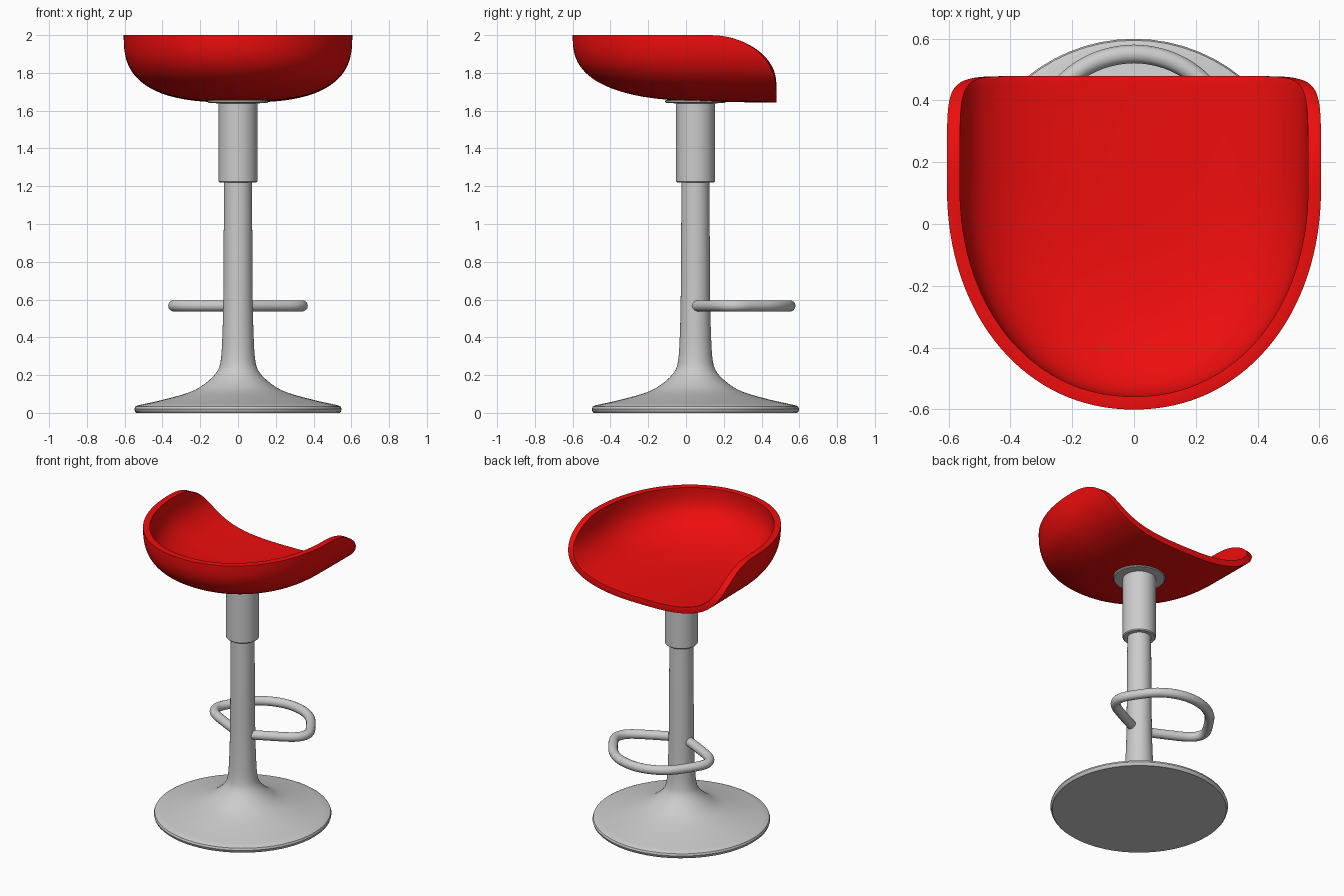
import bpy, bmesh
from math import sin, cos, pi
from mathutils import Vector

if "Cube" in bpy.data.objects:
    bpy.data.objects.remove(bpy.data.objects["Cube"])

CY = 0.05  # y of the column axis


def finish(name, bm, angle=0.6):
    me = bpy.data.meshes.new(name)
    bm.to_mesh(me)
    bm.free()
    ob = bpy.data.objects.new(name, me)
    bpy.context.collection.objects.link(ob)
    bpy.context.view_layer.objects.active = ob
    ob.select_set(True)
    bpy.ops.object.shade_smooth_by_angle(angle=angle)
    ob.select_set(False)
    return ob


def lathe(name, profile, segs=64):
    bm = bmesh.new()
    vs = [bm.verts.new((r, CY, z)) for r, z in profile]
    es = [bm.edges.new(p) for p in zip(vs, vs[1:])]
    bmesh.ops.spin(bm, geom=vs + es, cent=(0, CY, 0), axis=(0, 0, 1),
                   angle=2 * pi, steps=segs)
    bmesh.ops.remove_doubles(bm, verts=bm.verts, dist=1e-5)
    bmesh.ops.recalc_face_normals(bm, faces=bm.faces)
    return finish(name, bm)


def smooth_path(pts, n=5):
    """Catmull-Rom interpolation of a 2D profile."""
    p = [Vector(a) for a in pts]
    p = [2 * p[0] - p[1]] + p + [2 * p[-1] - p[-2]]
    out = []
    for a, b, c, d in zip(p, p[1:], p[2:], p[3:]):
        for k in range(n):
            t = k / n
            out.append(0.5 * (2 * b + (c - a) * t + (2 * a - 5 * b + 4 * c - d) * t**2
                              + (3 * b - a - 3 * c + d) * t**3))
    return [tuple(v) for v in out] + [tuple(pts[-1])]


# trumpet base flowing into the column
flare = smooth_path([(0.53, 0.04), (0.386, 0.072), (0.25, 0.112), (0.175, 0.155),
                     (0.115, 0.213), (0.092, 0.275), (0.083, 0.4), (0.078, 0.6),
                     (0.076, 0.9), (0.073, 1.25)])
lathe("base_and_column", [(0, 0), (0.538, 0), (0.545, 0.006), (0.549, 0.02),
                          (0.544, 0.033)] + flare + [(0, 1.25)])

# height sleeve and mounting plate under the seat
lathe("sleeve", [(0, 1.22), (0.097, 1.22), (0.1025, 1.226), (0.1025, 1.65), (0, 1.65)])
lathe("mounting_plate", [(0, 1.637), (0.155, 1.64), (0.16, 1.645), (0.16, 1.655), (0, 1.66)])

# footrest: half ring with arms bent back into the column
half = [(0.05, 0.053), (0.17, 0.11), (0.285, 0.172), (0.332, 0.225), (0.335, 0.29)]
half += [(0.32 * cos(a), 0.23 + 0.32 * sin(a)) for a in (0.5, 0.85, 1.2)]
pts = smooth_path(half + [(0, 0.55)] + [(-x, y) for x, y in reversed(half)], 6)
cu = bpy.data.curves.new("footrest", 'CURVE')
cu.dimensions = '3D'
cu.bevel_depth = 0.03
cu.bevel_resolution = 5
cu.use_fill_caps = True
sp = cu.splines.new('POLY')
sp.points.add(len(pts) - 1)
for q, (x, y) in zip(sp.points, pts):
    q.co = (x, y, 0.567, 1)
sp.use_smooth = True
bpy.context.collection.objects.link(bpy.data.objects.new("footrest", cu))

# seat: bowl in front, U-section running back, side walls trimmed down to the rear edge
A, Y0, B, YB, TOP = 0.605, 0.12, 0.72, 0.478, 2.0
N, K, M = 36, 12, 64


def spow(v, e):
    return (1 if v >= 0 else -1) * abs(v) ** e


def seat_point(s, col):
    t = pi / 2 * (1 - (1 - s) ** 2.3)
    f, g = sin(t) ** (2 / 2.75), 1 - max(cos(t), 0) ** (2 / 2.75)
    if s == 1:
        g = 1
    w = max(0, (1.643 + 0.357 * g - 1.70) / 0.30)
    end = (YB - Y0) * max(0, 1 - w ** 2.1) ** (1 / 2.1)
    if col < K:
        x, y = -A * f, Y0 + end * (1 - col / K)
    elif col > K + M:
        x, y = A * f, Y0 + end * (col - K - M) / K
    else:
        a = pi + pi * (col - K) / M
        x, y = A * f * spow(cos(a), 2 / 2.1), Y0 + B * f * spow(sin(a), 2 / 2.1)
    z0 = 1.643 + 0.025 * ((YB - y) / 1.08) ** 1.5
    return x, y, z0 + (TOP - z0) * g


bm = bmesh.new()
rows = [[bm.verts.new(seat_point(i / N, c)) for c in range(2 * K + M + 1)]
        for i in range(N + 1)]
for r0, r1 in zip(rows, rows[1:]):
    for c in range(len(r0) - 1):
        bm.faces.new((r0[c], r0[c + 1], r1[c + 1], r1[c]))
bmesh.ops.remove_doubles(bm, verts=bm.verts, dist=1e-4)
bmesh.ops.recalc_face_normals(bm, faces=bm.faces)
if min(bm.faces, key=lambda f: f.calc_center_median().z).normal.z > 0:
    bmesh.ops.reverse_faces(bm, faces=bm.faces)
seat = finish("seat", bm, 0.9)
sol = seat.modifiers.new("thickness", 'SOLIDIFY')
sol.thickness = 0.042
sol.offset = -1
sol.use_quality_normals = True
bev = seat.modifiers.new("soft_rim", 'BEVEL')
bev.width = 0.012
bev.segments = 3
bev.limit_method = 'ANGLE'
bev.angle_limit = 0.9
red = bpy.data.materials.new("red")
red.diffuse_color = (0.85, 0.004, 0.004, 1)
red.use_nodes = True
red.node_tree.nodes["Principled BSDF"].inputs["Base Color"].default_value = red.diffuse_color
seat.data.materials.append(red)
